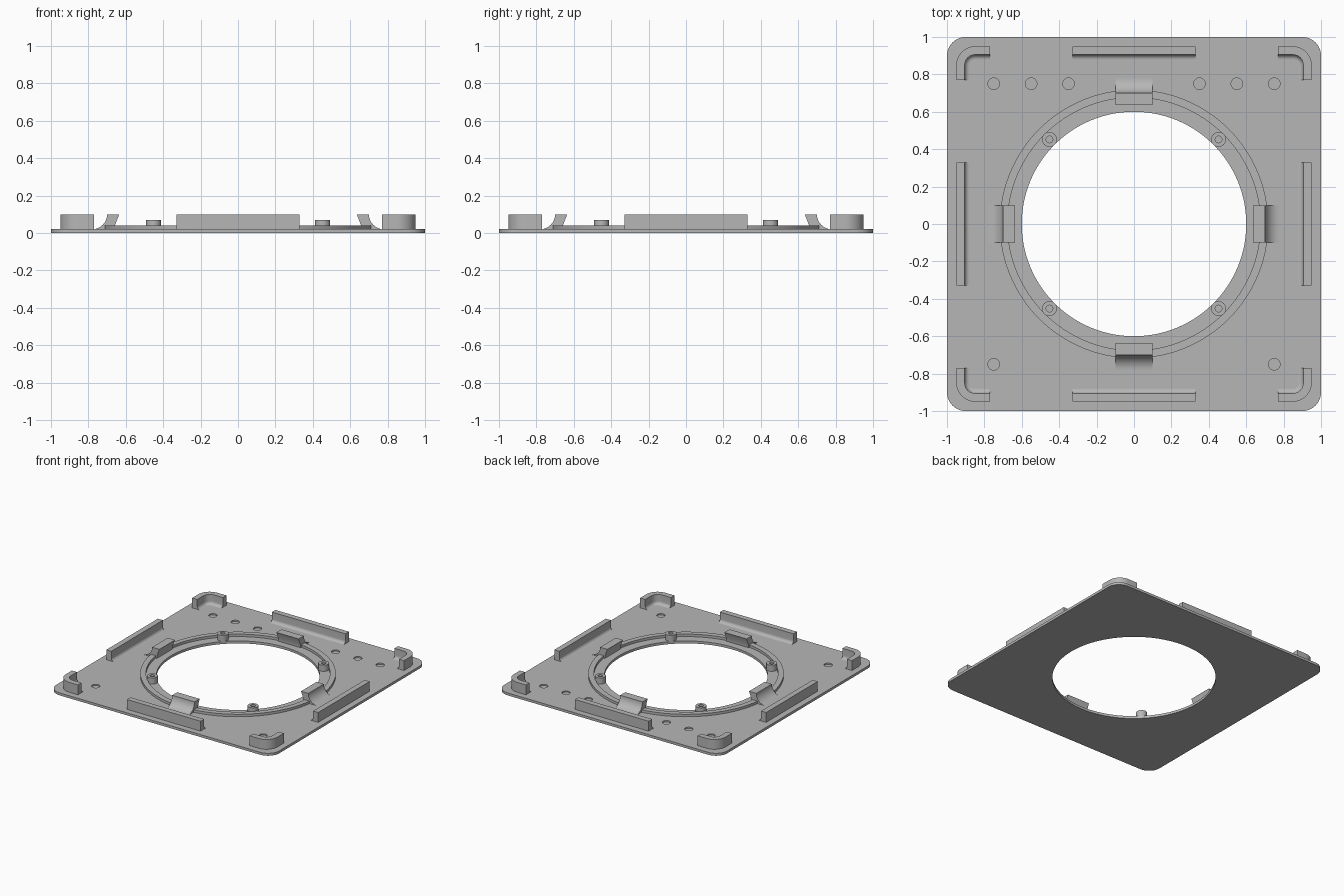
import bpy, bmesh
from math import sin, cos, pi, radians
from mathutils import Matrix, Vector

if "Cube" in bpy.data.objects:
    bpy.data.objects.remove(bpy.data.objects["Cube"])

grey = bpy.data.materials.new("plain grey")
grey.use_nodes = True
grey.diffuse_color = (0.47, 0.47, 0.47, 1)
grey.node_tree.nodes["Principled BSDF"].inputs["Base Color"].default_value = (0.47, 0.47, 0.47, 1)

TOP = 0.02      # plate top
SUNK = 0.012    # parts start slightly inside the plate
HIGH = 0.1      # top of walls and clips


def finish(name, bm, smooth=True):
    bmesh.ops.recalc_face_normals(bm, faces=bm.faces)
    mesh = bpy.data.meshes.new(name)
    bm.to_mesh(mesh)
    bm.free()
    mesh.materials.append(grey)
    ob = bpy.data.objects.new(name, mesh)
    bpy.context.collection.objects.link(ob)
    if smooth:
        bpy.ops.object.select_all(action="DESELECT")
        ob.select_set(True)
        bpy.context.view_layer.objects.active = ob
        bpy.ops.object.shade_smooth_by_angle(angle=radians(30))
    return ob


def arc(cx, cy, r, start, end, n):
    """Points on an arc, angles in degrees."""
    angles = [radians(start + (end - start) * i / n) for i in range(n + 1)]
    return [(cx + r * cos(a), cy + r * sin(a)) for a in angles]


def loft(name, sections, closed, turn=0):
    """Skin a list of equal-length cross-sections."""
    bm = bmesh.new()
    rows = [[bm.verts.new(p) for p in s] for s in sections]
    n = len(rows[0])
    pairs = list(zip(rows, rows[1:]))
    if closed:
        pairs.append((rows[-1], rows[0]))
    else:
        bm.faces.new(rows[0])
        bm.faces.new(rows[-1])
    for a, b in pairs:
        for i in range(n):
            j = (i + 1) % n
            bm.faces.new((a[i], a[j], b[j], b[i]))
    bmesh.ops.rotate(bm, verts=bm.verts, matrix=Matrix.Rotation(turn, 3, "Z"))
    return finish(name, bm)


def cylinder(bm, x, y, r, z0, z1, seg):
    bmesh.ops.create_cone(bm, cap_ends=True, segments=seg, radius1=r, radius2=r,
                          depth=z1 - z0, matrix=Matrix.Translation((x, y, (z0 + z1) / 2)))


# Base plate with rounded corners
outline = []
for k, (sx, sy) in enumerate([(1, 1), (-1, 1), (-1, -1), (1, -1)]):
    outline += arc(0.9 * sx, 0.9 * sy, 0.1, 90 * k, 90 * k + 90, 10)
plate = loft("base_plate", [[(x, y, z) for x, y in outline] for z in (0, TOP)], False)

# Central opening and shallow blind holes
bm = bmesh.new()
cylinder(bm, 0, 0, 0.6, -0.1, 0.1, 128)
for s in (-1, 1):
    for x, y in [(0.75, 0.75), (0.55, 0.75), (0.35, 0.75), (0.75, -0.75)]:
        cylinder(bm, s * x, y, 0.031, 0.01, 0.05, 32)
cutter = finish("hole_cutter", bm, False)
cutter.hide_render = True
cut = plate.modifiers.new("holes", "BOOLEAN")
cut.operation = "DIFFERENCE"
cut.solver = "EXACT"
cut.object = cutter
bpy.ops.object.select_all(action="DESELECT")
bpy.context.view_layer.objects.active = plate
plate.select_set(True)
bpy.ops.object.modifier_apply(modifier=cut.name)
bpy.data.objects.remove(cutter)
bpy.ops.object.shade_smooth_by_angle(angle=radians(30))

# Raised ring around the opening
ring = [(0.676, SUNK), (0.718, SUNK), (0.718, 0.04), (0.676, 0.04)]
loft("raised_ring", [[(r * cos(a), r * sin(a), z) for r, z in ring]
                     for a in (2 * pi * i / 128 for i in range(128))], True)

# Wall cross-section: inward distance and height, filleted on the inner foot
wall = [(0, SUNK), (0, HIGH), (0.045, HIGH)]
wall += arc(0.07, TOP + 0.025, 0.025, 180, 270, 8) + [(0.07, SUNK)]

# Clip cross-section: hooked lip inside, sweeping curve outside
clip = [(0.658, SUNK), (0.658, 0.04), (0.635, HIGH)]
clip += arc(0.78, HIGH, 0.08, 180, 270, 14) + [(0.78, SUNK)]

# Corner path: straight arm, bend, straight arm, as (point, outward normal)
bend = [(Vector((x, y, 0)), Vector((x - 0.85, y - 0.85, 0)).normalized())
        for x, y in arc(0.85, 0.85, 0.1, 0, 90, 14)]
corner = [(Vector((0.95, 0.77, 0)), Vector((1, 0, 0)))] + bend
corner += [(Vector((0.77, 0.95, 0)), Vector((0, 1, 0)))]
straight = [(Vector((0.95, y, 0)), Vector((1, 0, 0))) for y in (-0.33, 0.33)]


def sweep(name, path, turn):
    loft(name, [[p - n * d + Vector((0, 0, z)) for d, z in wall] for p, n in path], False, turn)


sides = ["left", "back", "right", "front"]
corners = ["back_left", "back_right", "front_right", "front_left"]
for k in range(4):
    turn = k * pi / 2
    sweep(sides[k] + "_wall", straight, turn)
    sweep(corners[k] + "_corner_wall", corner, turn)
    loft(sides[k] + "_clip", [[(r, y, z) for r, z in clip] for y in (-0.1, 0.1)], False, turn)

    # Screw boss with a blind bore
    sx, sy = [(1, 1), (-1, 1), (-1, -1), (1, -1)][k]
    boss = [(0.018, TOP + 0.005), (0.018, 0.07), (0.04, 0.07), (0.04, SUNK), (0.018, SUNK)]
    loft(corners[k] + "_screw_boss",
         [[(0.452 * sx + r * cos(a), 0.452 * sy + r * sin(a), z) for r, z in boss]
          for a in (2 * pi * i / 32 for i in range(32))], True)
    bm = bmesh.new()
    cylinder(bm, 0.452 * sx, 0.452 * sy, 0.019, SUNK, TOP + 0.004, 32)
    finish(corners[k] + "_bore_floor", bm)
